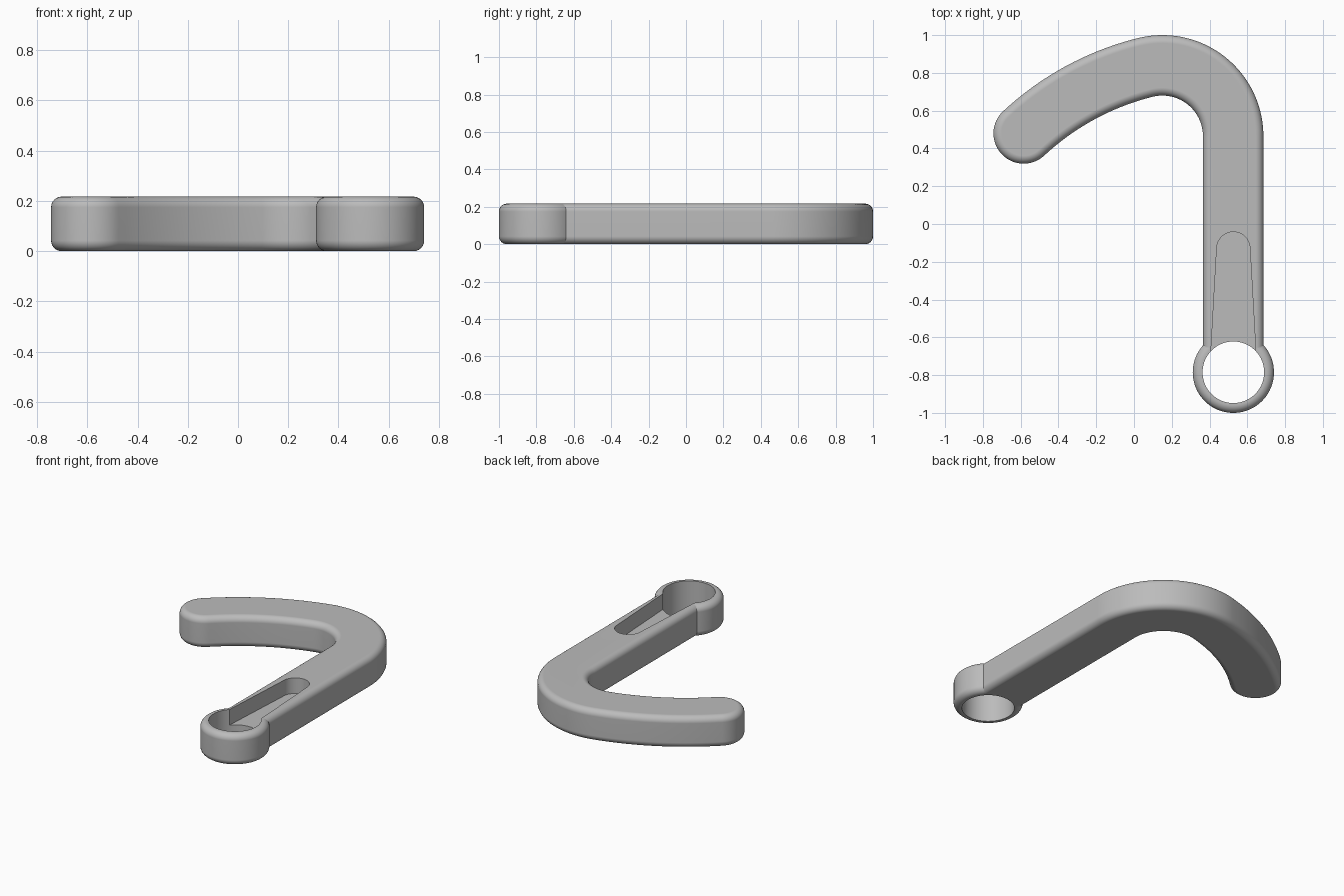
import bpy, bmesh
from math import sin, cos, pi, radians
from mathutils import Vector

if "Cube" in bpy.data.objects:
    bpy.data.objects.remove(bpy.data.objects["Cube"], do_unlink=True)

HEIGHT, ROUND, STEPS = 0.217, 0.042, 6
HALF_WIDTH = 0.16
RING = Vector((0.526, -0.785))

grey = bpy.data.materials.new("plain grey")
grey.use_nodes = True
grey.diffuse_color = (0.5, 0.5, 0.5, 1)
grey.node_tree.nodes["Principled BSDF"].inputs["Base Color"].default_value = (0.5, 0.5, 0.5, 1)


def polar(centre, radius, angle):
    return centre + radius * Vector((cos(angle), sin(angle)))


def circle(centre, radius, count=96):
    return [polar(centre, radius, 2 * pi * i / count) for i in range(count)]


def loft(name, layers):
    """Closed solid through matching outlines, each given as (z, points)."""
    bm = bmesh.new()
    loops = [[bm.verts.new((p.x, p.y, z)) for p in pts] for z, pts in layers]
    for low, high in zip(loops, loops[1:]):
        for i in range(len(low)):
            j = (i + 1) % len(low)
            bm.faces.new((low[i], low[j], high[j], high[i]))
    bm.faces.new(loops[0][::-1])
    bm.faces.new(loops[-1])
    bmesh.ops.recalc_face_normals(bm, faces=bm.faces)
    mesh = bpy.data.meshes.new(name)
    bm.to_mesh(mesh)
    bm.free()
    mesh.materials.append(grey)
    obj = bpy.data.objects.new(name, mesh)
    bpy.context.collection.objects.link(obj)
    return obj


def rounded_solid(name, outline):
    """Extrude outline(inset) with rounded top and bottom rims."""
    rim = []
    for i in range(STEPS + 1):
        a = i / STEPS * pi / 2
        rim.append((ROUND * (1 - sin(a)), ROUND * (1 - cos(a))))
    layers = [(z, outline(inset)) for inset, z in
              [(r[0], r[1]) for r in rim]]
    top = [(HEIGHT - z, pts) for z, pts in layers]
    return loft(name, layers[::-1] + top if layers[0][0] > layers[-1][0] else layers + top[::-1])


def hook_outline(inset):
    """Straight shank, tight bend, gentle arc and a round tip."""
    w = HALF_WIDTH - inset
    bend, bend_r = Vector((0.15, 0.465)), 0.375
    turn, tip_turn, arm_r = radians(104), radians(133), 1.462
    arm = polar(bend, bend_r, turn) - polar(Vector((0, 0)), arm_r, turn)
    spine = [(RING, 0.0)]
    spine += [(polar(bend, bend_r, turn * i / 36), turn * i / 36) for i in range(37)]
    for i in range(1, 19):
        a = turn + (tip_turn - turn) * i / 18
        spine.append((polar(arm, arm_r, a), a))
    outer = [polar(p, w, a) for p, a in spine]
    inner = [polar(p, -w, a) for p, a in spine]
    tip = [polar(spine[-1][0], w, tip_turn + pi * i / 32) for i in range(1, 32)]
    return outer + tip + inner[::-1]


def slot_outline():
    """Tapered channel with a round far end."""
    end = Vector((RING.x, -0.13))
    arc = [polar(end, 0.088, pi * i / 32) for i in range(33)]
    return arc + [RING + Vector((-0.122, 0.05)), RING + Vector((0.122, 0.05))]


def combine(target, other, operation):
    mod = target.modifiers.new(operation.lower(), "BOOLEAN")
    mod.object, mod.operation, mod.solver = other, operation, "EXACT"
    bpy.context.view_layer.objects.active = target
    bpy.ops.object.modifier_apply(modifier=mod.name)
    bpy.data.objects.remove(other, do_unlink=True)


# Hook body and the collar at its foot
hook = rounded_solid("hook_handle", hook_outline)
collar = rounded_solid("collar", lambda inset: circle(RING, 0.215 - inset))
combine(hook, collar, "UNION")

# Through hole in the collar, then the shallow channel leading into it
hole = circle(RING, 0.163)
combine(hook, loft("hole_cutter", [(-0.1, hole), (0.4, hole)]), "DIFFERENCE")
slot = slot_outline()
combine(hook, loft("slot_cutter", [(0.11, slot), (0.4, slot)]), "DIFFERENCE")

# Smooth rims with crisp cut edges and flat caps
bpy.ops.object.select_all(action="DESELECT")
hook.select_set(True)
bpy.context.view_layer.objects.active = hook
bpy.ops.object.shade_smooth_by_angle(angle=radians(30))
flat = hook.modifiers.new("flat_caps", "WEIGHTED_NORMAL")
flat.keep_sharp = True
